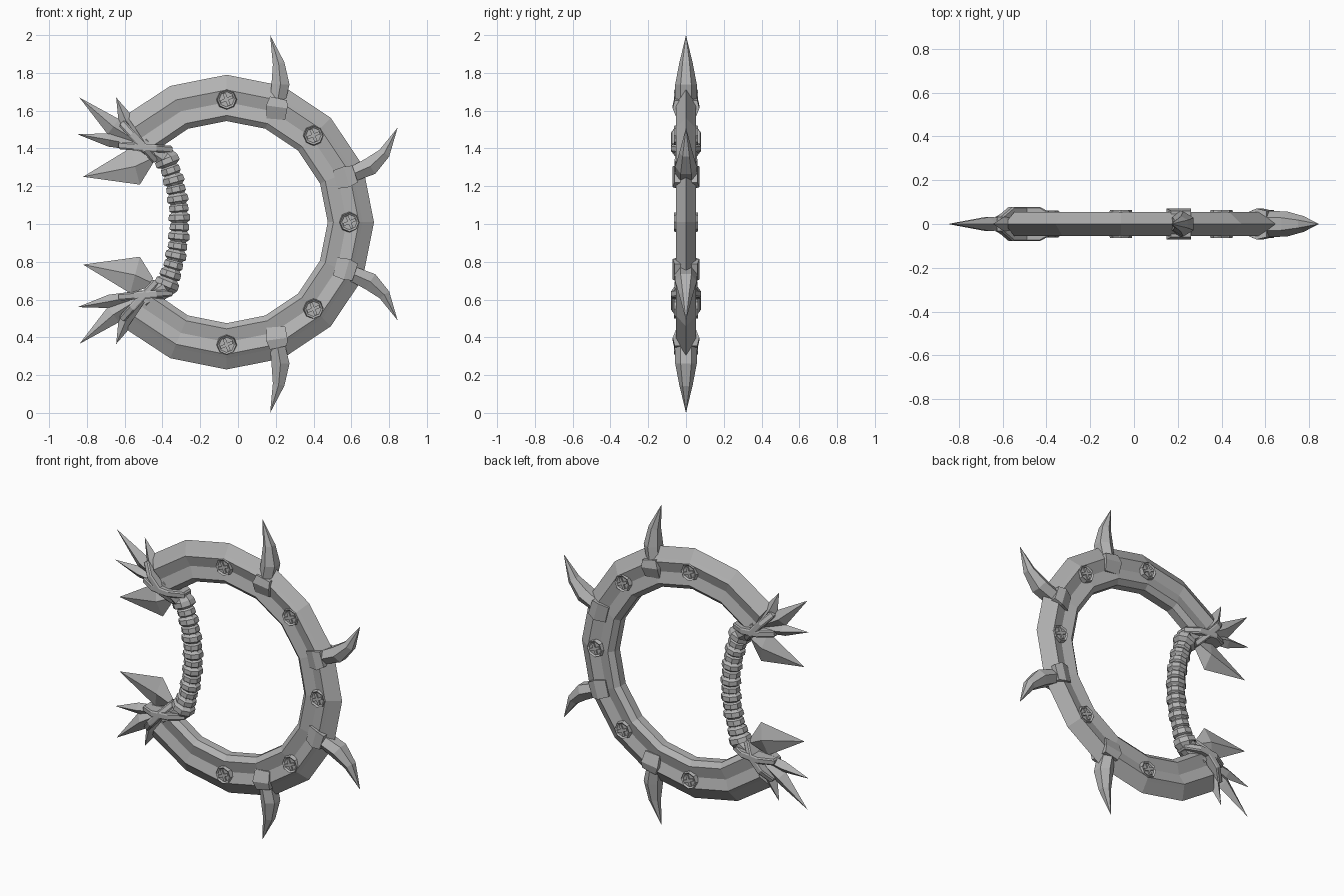
import bpy, bmesh
from math import sin, cos, pi, radians
from mathutils import Vector, Matrix

cube = bpy.data.objects.get("Cube")
if cube:
    bpy.data.objects.remove(cube)

STEEL = bpy.data.materials.new("grey_steel")
STEEL.use_nodes = True
GREY = (0.45, 0.45, 0.45, 1)
STEEL.diffuse_color = GREY
STEEL.node_tree.nodes["Principled BSDF"].inputs["Base Color"].default_value = GREY


def finish(name, bm):
    bmesh.ops.remove_doubles(bm, verts=bm.verts, dist=0.0005)
    bmesh.ops.recalc_face_normals(bm, faces=bm.faces)
    mesh = bpy.data.meshes.new(name)
    bm.to_mesh(mesh)
    bm.free()
    mesh.materials.append(STEEL)
    obj = bpy.data.objects.new(name, mesh)
    bpy.context.collection.objects.link(obj)
    return obj


def ngon(n, turn=0.0):
    return [(cos(2 * pi * (i + turn) / n), sin(2 * pi * (i + turn) / n)) for i in range(n)]


def loft(name, path, sizes, section):
    """Sweep a section along an x-z path; sizes are (in-plane, depth) scales."""
    bm = bmesh.new()
    pts = [Vector((x, 0, z)) for x, z in path]
    rings = []
    for i, p in enumerate(pts):
        t = (pts[min(i + 1, len(pts) - 1)] - pts[max(i - 1, 0)]).normalized()
        side = Vector((t.z, 0, -t.x))
        w, d = sizes[i]
        rings.append([bm.verts.new(p + side * (u * w) + Vector((0, v * d, 0))) for u, v in section])
    n = len(section)
    for a, b in zip(rings, rings[1:]):
        for k in range(n):
            bm.faces.new((a[k], a[(k + 1) % n], b[(k + 1) % n], b[k]))
    bm.faces.new(rings[0])
    bm.faces.new(rings[-1])
    return finish(name, bm)


def loft_pair(name, path, sizes, section, mirror_sum):
    """Upper part plus its copy mirrored in height."""
    loft("upper_" + name, path, sizes, section)
    loft("lower_" + name, [(x, mirror_sum - z) for x, z in path], sizes, section)


# Open ring blade with a sharp rim and a groove along each face
CX, CZ, R = -0.06, 1.01, 0.65
half = [(0.07, 0.04), (0.05, 0.054), (-0.015, 0.036), (-0.085, 0.052), (-0.115, 0.025)]
section = [(0.13, 0)] + half + [(u, -v) for u, v in reversed(half)]
angles = [radians(-135 + 22.5 * i) for i in range(13)]
loft("ring_blade", [(CX + R * cos(a), CZ + R * sin(a)) for a in angles],
     [(1, 1)] * len(angles), section)

# Round studs on both faces
for i in range(5):
    a = radians(-90 + 45 * i)
    for y in (-1, 1):
        bm = bmesh.new()
        bmesh.ops.create_cone(bm, cap_ends=True, segments=8, radius1=0.058, radius2=0.05, depth=0.036)
        top = [f for f in bm.faces if f.normal.z > 0.9]
        bmesh.ops.inset_region(bm, faces=top, thickness=0.01, depth=-0.008)
        for turn in (0.4, 0.4 + pi / 2):
            bmesh.ops.create_cube(bm, size=1, matrix=Matrix.Translation((0, 0, 0.012))
                                  @ Matrix.Rotation(turn, 4, "Z") @ Matrix.Diagonal((0.07, 0.016, 0.012, 1)))
        bmesh.ops.transform(bm, verts=bm.verts, matrix=Matrix.Translation((CX + R * cos(a), y * 0.045, CZ + R * sin(a)))
                            @ Matrix.Rotation(-y * pi / 2, 4, "X"))
        finish("stud", bm)

# Curved claws with square sockets around the ring
claw_sizes = [(0.045, 0.055), (0.047, 0.06), (0.055, 0.057), (0.036, 0.036), (0, 0)]
claws = {
    "end_claw": [(0.20, 1.58), (0.21, 1.65), (0.225, 1.74), (0.215, 1.85), (0.17, 2.0)],
    "side_claw": [(0.55, 1.245), (0.62, 1.27), (0.70, 1.305), (0.775, 1.375), (0.845, 1.51)],
}
for name, path in claws.items():
    loft_pair(name, path, claw_sizes, ngon(6, 0.5), 2.0)
sockets = {
    "end_socket": [(0.20, 1.555), (0.205, 1.62), (0.215, 1.665)],
    "side_socket": [(0.515, 1.235), (0.575, 1.25), (0.62, 1.265)],
}
for name, path in sockets.items():
    loft_pair(name, path, [(0.07, 0.065), (0.08, 0.1), (0.066, 0.085)], ngon(4, 0.5), 2.01)

# Wrapped grip made of stepped collars, bowed toward the ring centre
path, sizes = [(-0.50, 0.59)], [(0.05, 0.05)]
COLLARS, LOW, HIGH = 14, 0.66, 1.36
for i in range(COLLARS):
    bulk = 1.15 if i in (0, COLLARS - 1) else (1.0 if i % 2 else 0.9)
    for step, r in ((0.05, 0.049), (0.2, 0.062), (0.75, 0.06), (0.92, 0.049)):
        z = LOW + (HIGH - LOW) * (i + step) / COLLARS
        path.append((-0.31 - 0.62 * (z - CZ) ** 2, z))
        sizes.append((r * bulk, r * bulk * 0.92))
path.append((-0.50, 1.43))
sizes.append((0.05, 0.05))
loft("grip", path, sizes, ngon(8, 0.5))

# Crossed bands binding each ring end to the grip
bands = {
    "flat_band": ((-0.49, 1.405), (0.08, 1.0), 0.155),
    "slanted_band": ((-0.525, 1.435), (0.74, 0.67), 0.148),
}
for name, ((x, z), (dx, dz), length) in bands.items():
    path = [(x + dx * k, z + dz * k) for k in (-0.02, -0.012, 0.012, 0.02)]
    loft_pair(name, path, [(length * s, 0.085 * s) for s in (0.94, 1, 1, 0.94)], ngon(8, 0.5), 2.03)

# Ridged pointed leaves fanning out of each end
leaves = {
    "long_leaf": ([(-0.52, 1.43), (-0.66, 1.515), (-0.84, 1.67)], 0.05),
    "middle_leaf": ([(-0.50, 1.41), (-0.68, 1.445), (-0.85, 1.475)], 0.036),
    "short_leaf": ([(-0.50, 1.42), (-0.595, 1.55), (-0.645, 1.67)], 0.042),
    "broad_leaf": ([(-0.46, 1.345), (-0.545, 1.305), (-0.82, 1.25)], 0.1),
}
for name, (path, width) in leaves.items():
    loft_pair(name, path, [(0.025, 0.025), (width, 0.032), (0, 0)], ngon(4), 2.035)
